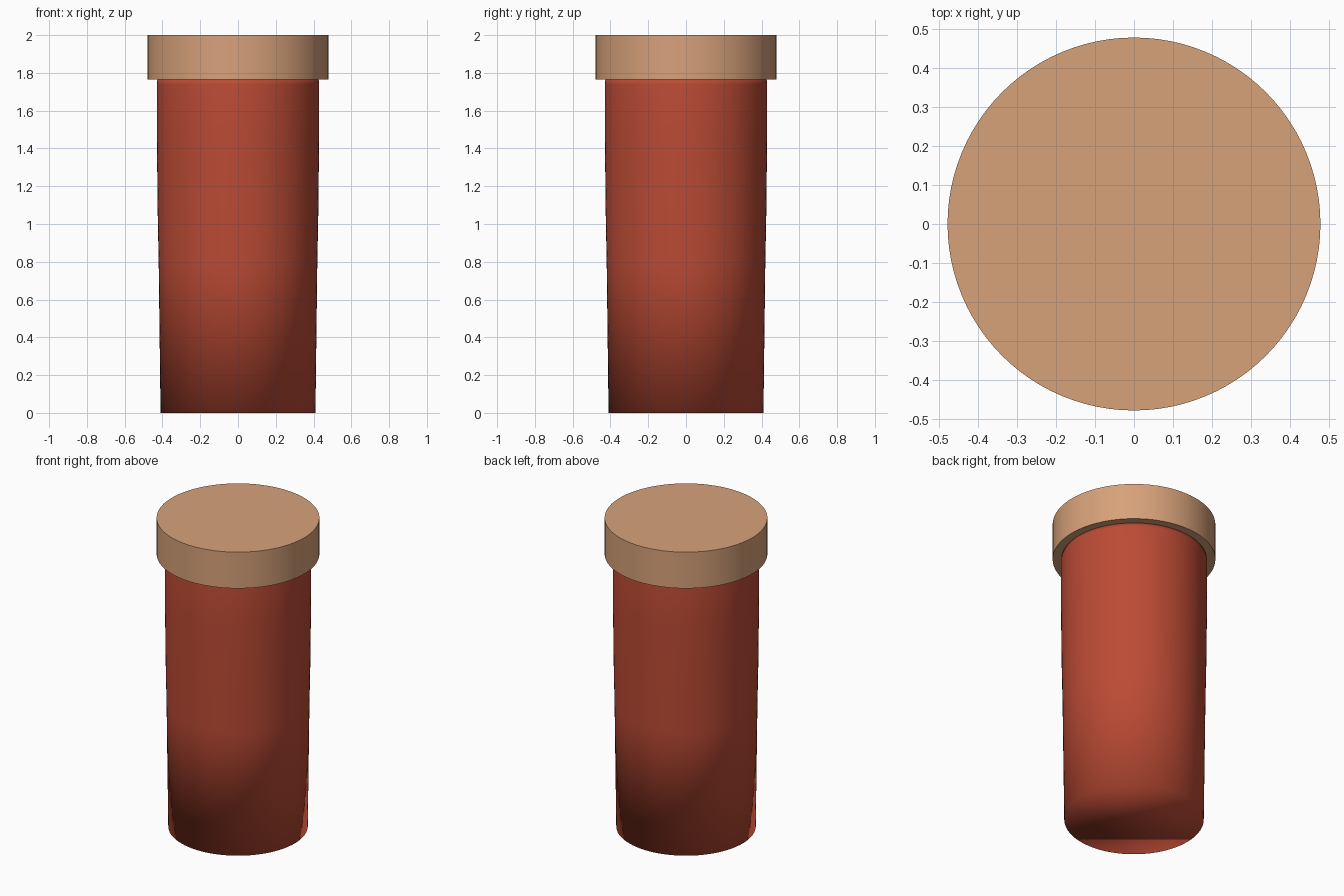
import bpy, bmesh, math

if "Cube" in bpy.data.objects:
    bpy.data.objects.remove(bpy.data.objects["Cube"])

SIDES = 96


def material(name, rgb):
    mat = bpy.data.materials.new(name)
    mat.diffuse_color = (*rgb, 1.0)
    mat.use_nodes = True
    mat.node_tree.nodes["Principled BSDF"].inputs["Base Color"].default_value = mat.diffuse_color
    return mat


def lathe(name, profile, mat):
    """Closed solid of revolution from (radius, z) points listed bottom to top."""
    bm = bmesh.new()
    rings = []
    for r, z in profile:
        rings.append([bm.verts.new((r * math.cos(2 * math.pi * i / SIDES),
                                    r * math.sin(2 * math.pi * i / SIDES), z))
                      for i in range(SIDES)])
    for low, high in zip(rings, rings[1:]):
        for i in range(SIDES):
            j = (i + 1) % SIDES
            bm.faces.new((low[i], low[j], high[j], high[i]))
    bm.faces.new(rings[0][::-1])
    bm.faces.new(rings[-1])
    for f in bm.faces:
        f.smooth = True
    mesh = bpy.data.meshes.new(name)
    bm.to_mesh(mesh)
    bm.free()
    mesh.materials.append(mat)
    obj = bpy.data.objects.new(name, mesh)
    bpy.context.collection.objects.link(obj)
    return obj


# Slightly tapered body, smooth all over including its base
lathe("jar_body",
      [(0.41, 0), (0.42, 0.8), (0.425, 1.05), (0.43, 1.5), (0.43, 1.74), (0.427, 1.765)],
      material("red_body", (0.50, 0.07, 0.035)))

# Wide flat lid with crisp rims
lid = lathe("lid", [(0.478, 1.765), (0.478, 2.0)],
            material("tan_lid", (0.68, 0.36, 0.195)))
bpy.context.view_layer.objects.active = lid
lid.select_set(True)
bpy.ops.object.shade_smooth_by_angle(angle=math.radians(30))
